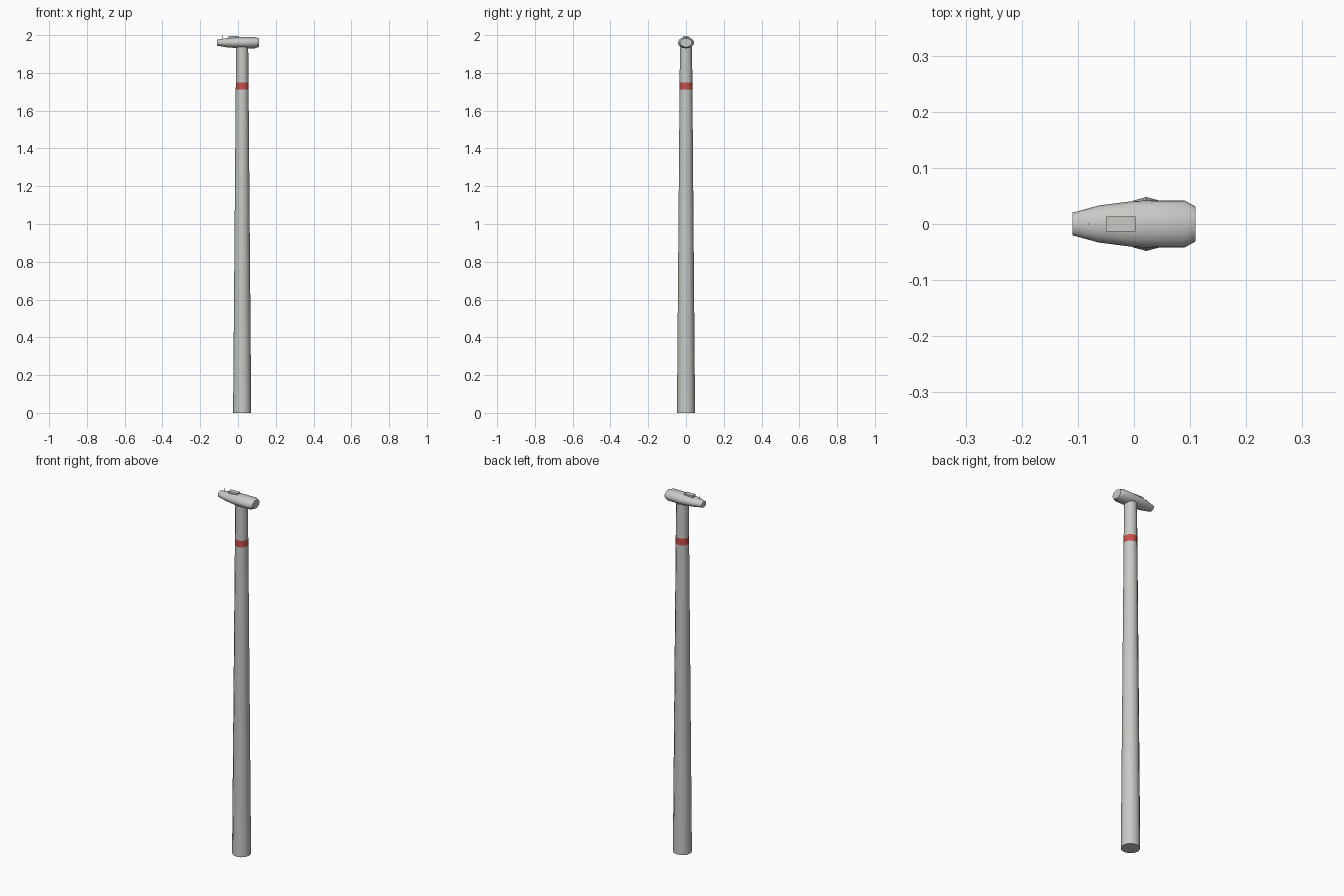
import bpy, bmesh, math
from mathutils import Vector

if "Cube" in bpy.data.objects:
    bpy.data.objects.remove(bpy.data.objects["Cube"])


def material(name, rgb):
    m = bpy.data.materials.new(name)
    m.diffuse_color = (*rgb, 1)
    m.use_nodes = True
    m.node_tree.nodes["Principled BSDF"].inputs["Base Color"].default_value = m.diffuse_color
    return m


grey = material("light_grey", (0.57, 0.59, 0.56))
red = material("warning_red", (0.58, 0.08, 0.07))


def finish(bm, name, mats, angle=35):
    bmesh.ops.recalc_face_normals(bm, faces=bm.faces)
    me = bpy.data.meshes.new(name)
    bm.to_mesh(me)
    bm.free()
    ob = bpy.data.objects.new(name, me)
    bpy.context.collection.objects.link(ob)
    for m in mats:
        me.materials.append(m)
    bpy.ops.object.select_all(action='DESELECT')
    ob.select_set(True)
    bpy.context.view_layer.objects.active = ob
    bpy.ops.object.shade_smooth_by_angle(angle=math.radians(angle))
    return ob


def loft(rings, sides, place):
    """Capped tube through rings (position, radius_a, radius_b)."""
    bm = bmesh.new()
    loops = []
    for t, ra, rb in rings:
        loops.append([bm.verts.new(place(t, ra * math.cos(2 * math.pi * i / sides),
                                         rb * math.sin(2 * math.pi * i / sides)))
                      for i in range(sides)])
    for a, b in zip(loops, loops[1:]):
        for i in range(sides):
            j = (i + 1) % sides
            bm.faces.new((a[i], a[j], b[j], b[i]))
    bm.faces.new(loops[0])
    bm.faces.new(loops[-1])
    return bm


# Tapered pole with the red band cut into its surface
POLE_X = 0.022
pole_rings = [(z, r, r) for z, r in
              ((0, 0.048), (1.712, 0.034), (1.749, 0.0337), (1.937, 0.032))]
bm = loft(pole_rings, 12, lambda t, a, b: Vector((POLE_X + a, b, t)))
for f in bm.faces:
    if 1.712 < f.calc_center_median().z < 1.749:
        f.material_index = 1
finish(bm, "pole", [grey, red])

# Flattened lamp head lying along x
HEAD_Z = 1.96
head_rings = [(-0.11, 0.02, 0.016), (-0.063, 0.033, 0.024), (0.0, 0.041, 0.0295),
              (0.03, 0.042, 0.03), (0.09, 0.042, 0.03), (0.11, 0.031, 0.023)]
bm = loft(head_rings, 24, lambda t, a, b: Vector((t, a, HEAD_Z + b)))
finish(bm, "lamp_head", [grey])

# Small access cover on top of the head
bm = bmesh.new()
bmesh.ops.create_cube(bm, size=1)
for v in bm.verts:
    v.co = Vector((-0.0235 + v.co.x * 0.053, v.co.y * 0.026, 1.985 + v.co.z * 0.02))
finish(bm, "top_cover", [grey])

# Thin sensor pin near the nose
bm = loft([(1.97, 0.001, 0.001), (2.0, 0.001, 0.001)], 8,
          lambda t, a, b: Vector((-0.081 + a, b, t)))
finish(bm, "sensor_pin", [grey])
